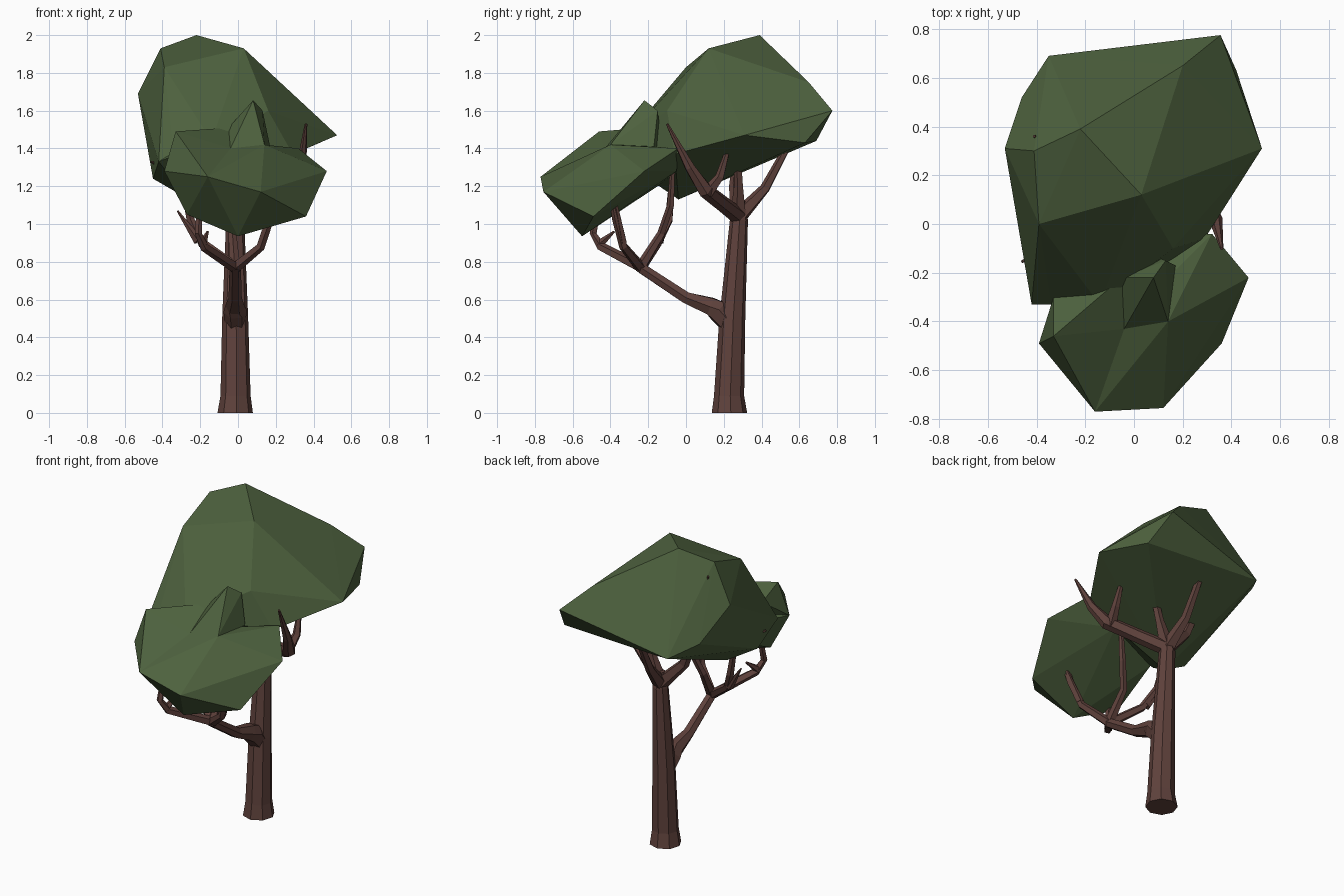
import bpy, bmesh, math
from mathutils import Vector


def material(name, color):
    m = bpy.data.materials.new(name)
    m.diffuse_color = (*color, 1)
    return m


bark = material("bark", (0.115, 0.054, 0.045))
leaf = material("leaf", (0.075, 0.12, 0.048))


def finish(bm, name, mat):
    bmesh.ops.recalc_face_normals(bm, faces=bm.faces)
    me = bpy.data.meshes.new(name)
    bm.to_mesh(me)
    bm.free()
    me.materials.append(mat)
    ob = bpy.data.objects.new(name, me)
    bpy.context.collection.objects.link(ob)
    return ob


def limb(name, path, sides=5):
    """Faceted tapered tube; path = (x, y, z, radius) points."""
    bm = bmesh.new()
    pts = [Vector(p[:3]) for p in path]
    rings = []
    for i, p in enumerate(pts):
        t = (pts[min(i + 1, len(pts) - 1)] - pts[max(i - 1, 0)]).normalized()
        if name == "trunk":
            t = Vector((0, 0, 1))
        u = t.cross(Vector((0.31, 0.95, 0.1))).normalized()
        v = t.cross(u)
        r = path[i][3]
        rings.append([bm.verts.new(p + r * (math.cos(a) * u + math.sin(a) * v))
                      for a in (2 * math.pi * (k + 0.5) / sides for k in range(sides))])
    for a, b in zip(rings, rings[1:]):
        for k in range(sides):
            n = (k + 1) % sides
            bm.faces.new((a[k], a[n], b[n], b[k]))
    bm.faces.new(rings[0])
    bm.faces.new(rings[-1])
    return finish(bm, name, bark)


def foliage(name, points):
    """Faceted leaf mass: convex hull of its corner points."""
    bm = bmesh.new()
    for p in points:
        bm.verts.new(p)
    res = bmesh.ops.convex_hull(bm, input=bm.verts)
    junk = {g for g in res["geom_interior"] + res["geom_unused"]
            if isinstance(g, bmesh.types.BMVert)}
    bmesh.ops.delete(bm, geom=list(junk), context='VERTS')
    return finish(bm, name, leaf)


# Trunk with flared foot
limb("trunk", [(-0.015, 0.23, 0, 0.094), (-0.013, 0.228, 0.09, 0.08),
               (-0.015, 0.245, 0.5, 0.069), (-0.015, 0.28, 1.02, 0.048),
               (-0.015, 0.285, 1.12, 0.03)], 8)

# Low bough and its forks
limb("low_bough", [(-0.015, 0.24, 0.46, 0.055), (-0.015, 0.17, 0.54, 0.062),
                   (-0.015, 0.13, 0.565, 0.052),
                   (-0.015, 0.0, 0.61, 0.035), (-0.015, -0.25, 0.775, 0.03)], 6)
fork = (-0.015, -0.24, 0.77, 0.03)
limb("low_branch_front", [fork, (-0.18, -0.45, 0.88, 0.025),
                          (-0.21, -0.49, 0.95, 0.02), (-0.2, -0.45, 1.15, 0.014)])
limb("low_branch_front_twig", [(-0.19, -0.46, 0.89, 0.025), (-0.16, -0.38, 0.96, 0.006)])
limb("low_branch_left", [fork, (-0.19, -0.15, 0.9, 0.024), (-0.25, -0.09, 1.02, 0.022),
                         (-0.3, -0.07, 1.25, 0.018), (-0.46, -0.155, 1.33, 0.006)])
limb("low_branch_left_twig", [(-0.21, -0.14, 0.91, 0.026), (-0.32, -0.1, 1.07, 0.005)])
limb("low_branch_right", [fork, (0.12, -0.33, 0.88, 0.024), (0.17, -0.37, 1.03, 0.022),
                          (0.21, -0.4, 1.2, 0.014)])
limb("low_branch_right_twig", [(0.13, -0.33, 0.9, 0.02), (0.2, -0.37, 1.1, 0.01)])
limb("low_branch_middle", [fork, (-0.03, -0.13, 0.95, 0.022), (0.02, -0.08, 1.1, 0.02),
                           (0.04, -0.07, 1.3, 0.014)])

# Crown boughs at the trunk top
top = (-0.015, 0.28, 1.04, 0.046)
limb("crown_bough_right", [top, (0.13, 0.19, 1.11, 0.042), (0.29, 0.1, 1.18, 0.042),
                           (0.335, 0.02, 1.3, 0.028), (0.36, -0.1, 1.53, 0.007)], 6)
limb("crown_bough_right_fork", [(0.27, 0.11, 1.16, 0.036), (0.29, 0.18, 1.25, 0.025),
                                (0.28, 0.23, 1.42, 0.01)])
limb("crown_bough_back", [top, (-0.04, 0.42, 1.19, 0.028), (-0.05, 0.56, 1.45, 0.018)])
limb("crown_bough_middle", [top, (0.04, 0.28, 1.2, 0.026), (0.1, 0.27, 1.45, 0.018)])
limb("crown_bough_left", [top, (-0.17, 0.26, 1.2, 0.032), (-0.27, 0.28, 1.45, 0.022),
                          (-0.41, 0.36, 1.86, 0.006)])

# Large rear leaf mass
foliage("rear_foliage", [
    (-0.22, 0.39, 2.0), (0.03, 0.12, 1.93), (-0.41, 0.30, 1.93), (-0.39, 0.0, 1.83),
    (-0.53, 0.31, 1.69), (0.525, 0.31, 1.47), (0.355, 0.775, 1.6), (0.2, 0.65, 1.75),
    (-0.35, 0.69, 1.44), (-0.46, 0.52, 1.5), (0.42, 0.63, 1.43), (0.16, -0.1, 1.6),
    (-0.42, -0.33, 1.33), (-0.34, -0.33, 1.38), (-0.14, -0.33, 1.44), (0.29, -0.06, 1.37),
    (-0.45, -0.08, 1.24), (-0.26, -0.04, 1.13), (-0.1, 0.3, 1.28), (0.25, 0.3, 1.37)])

# Front leaf mass, with a raised left ridge and a peak
foliage("front_foliage", [
    (-0.16, -0.77, 1.25), (0.12, -0.755, 1.17), (0.36, -0.49, 1.04), (0.47, -0.22, 1.28),
    (0.32, -0.04, 1.4), (0.14, -0.4, 1.42), (-0.04, -0.43, 1.40), (-0.39, -0.49, 1.28),
    (0.0, -0.55, 0.935), (-0.27, -0.47, 1.05), (-0.33, -0.3, 1.3), (0.1, -0.05, 1.28),
    (-0.25, -0.15, 1.2), (0.17, -0.19, 1.41)])
foliage("front_foliage_ridge", [
    (-0.33, -0.46, 1.49), (-0.39, -0.49, 1.28), (-0.04, -0.43, 1.40), (-0.05, -0.22, 1.51),
    (-0.16, -0.77, 1.25), (-0.33, -0.3, 1.42), (-0.1, -0.3, 1.2)])
foliage("front_foliage_peak", [
    (0.08, -0.22, 1.655), (-0.04, -0.43, 1.40), (0.14, -0.4, 1.42), (-0.05, -0.22, 1.51),
    (0.17, -0.17, 1.41), (0.13, -0.15, 1.6), (0.05, -0.12, 1.35)])
